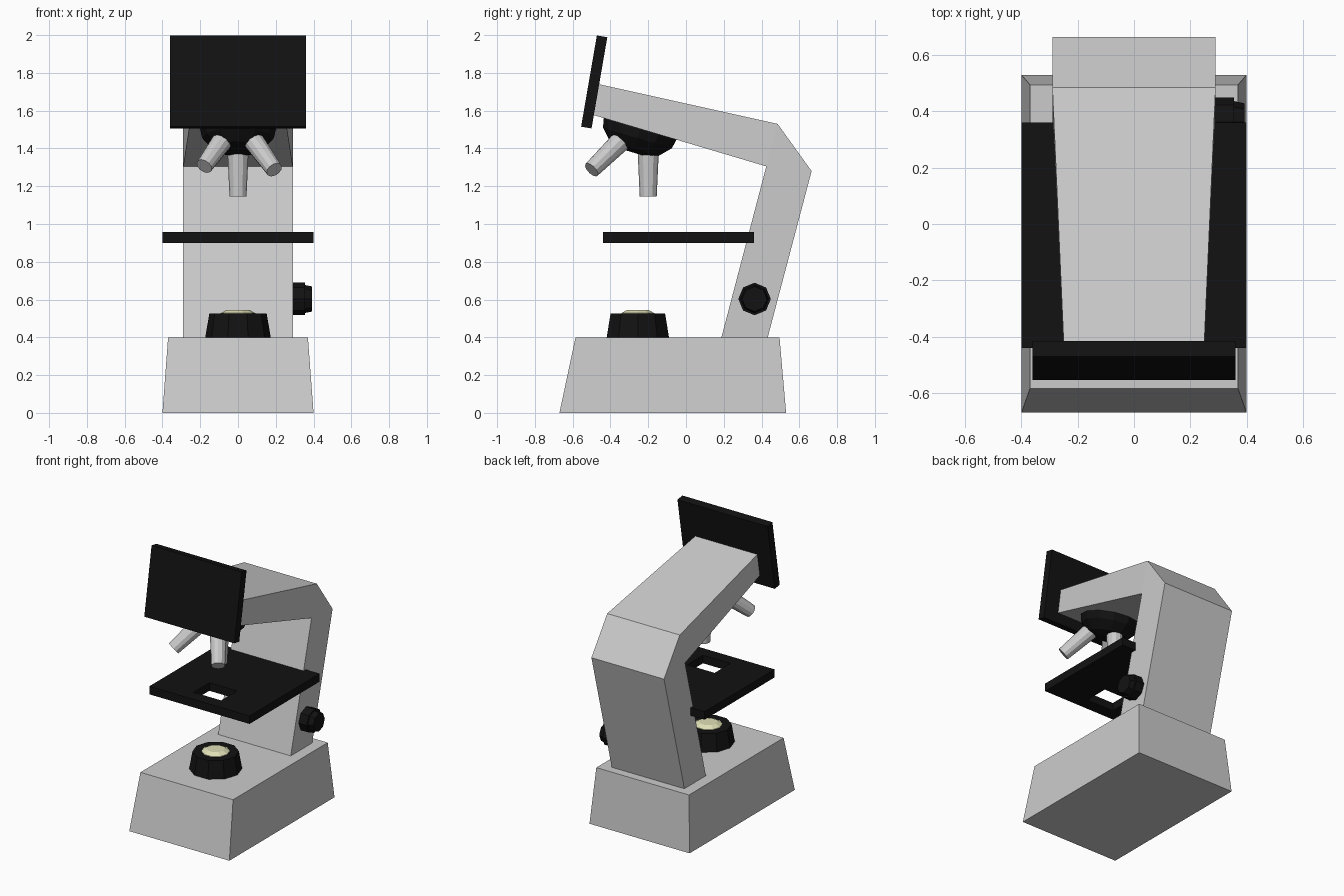
import bpy, bmesh, math
from mathutils import Vector

if "Cube" in bpy.data.objects:
    bpy.data.objects.remove(bpy.data.objects["Cube"])


def material(name, rgb):
    m = bpy.data.materials.new(name)
    m.diffuse_color = (*rgb, 1)
    m.use_nodes = True
    m.node_tree.nodes["Principled BSDF"].inputs["Base Color"].default_value = m.diffuse_color
    return m


BLACK = material("black_plastic", (0.006, 0.006, 0.006))
CREAM = material("lamp_glow", (0.75, 0.75, 0.48))


def finish(name, bm, mat=None):
    bmesh.ops.recalc_face_normals(bm, faces=bm.faces[:])
    me = bpy.data.meshes.new(name)
    bm.to_mesh(me)
    bm.free()
    ob = bpy.data.objects.new(name, me)
    bpy.context.collection.objects.link(ob)
    if mat:
        me.materials.append(mat)
    return ob


def loft(name, rings, mat=None):
    """Closed skin through rings of equal point count, capped at both ends."""
    bm = bmesh.new()
    vs = [[bm.verts.new(p) for p in r] for r in rings]
    n = len(vs[0])
    for a, b in zip(vs, vs[1:]):
        for i in range(n):
            j = (i + 1) % n
            bm.faces.new((a[i], a[j], b[j], b[i]))
    bm.faces.new(vs[0])
    bm.faces.new(vs[-1])
    return finish(name, bm, mat)


def rect(x, y0, y1, z):
    return [(-x, y0, z), (x, y0, z), (x, y1, z), (-x, y1, z)]


def lathe(name, origin, axis, profile, sides, mat=None, turn=0.0):
    """Turned part: profile is (radius, distance along axis)."""
    q = Vector(axis).to_track_quat('Z', 'Y')
    rings = []
    for r, d in profile:
        rings.append([Vector(origin) + q @ Vector((
            r * math.cos(turn + math.tau * i / sides),
            r * math.sin(turn + math.tau * i / sides), d)) for i in range(sides)])
    return loft(name, rings, mat)


# Base
loft("base", [rect(0.40, -0.67, 0.53, 0), rect(0.37, -0.585, 0.495, 0.40)])

# Bent arm, narrowing toward the screen: (y, z, half width)
path = [(0.185, 0.39, 0.29), (0.43, 0.39, 0.29), (0.665, 1.28, 0.29),
        (0.485, 1.53, 0.29), (-0.465, 1.741, 0.248), (-0.49, 1.577, 0.248),
        (0.425, 1.305, 0.29)]
bm = bmesh.new()
sides = [[bm.verts.new((s * w, y, z)) for y, z, w in path] for s in (-1, 1)]
for v in sides:
    bm.faces.new([v[i] for i in (0, 1, 2, 3, 6)])
    bm.faces.new([v[i] for i in (3, 4, 5, 6)])
for i in range(len(path)):
    j = (i + 1) % len(path)
    bm.faces.new((sides[0][i], sides[0][j], sides[1][j], sides[1][i]))
finish("arm", bm)

# Tilted screen
screen = loft("screen", [rect(0.36, -0.028, 0.028, -0.245),
                         rect(0.36, -0.028, 0.028, 0.245)], BLACK)
screen.location = (0, -0.486, 1.752)
screen.rotation_euler.x = math.radians(-9.8)

# Stage: square plate with a rectangular window
outer = (0.40, -0.44, 0.36)
inner = (0.11, -0.35, -0.17)
bm = bmesh.new()
loops = [[bm.verts.new(p) for p in rect(*dims, z)]
         for dims, z in ((outer, 0.90), (outer, 0.958), (inner, 0.958), (inner, 0.90))]
for k in range(4):
    a, b = loops[k], loops[(k + 1) % 4]
    for i in range(4):
        j = (i + 1) % 4
        bm.faces.new((a[i], a[j], b[j], b[i]))
finish("stage", bm, BLACK)

# Lamp housing and lens
lathe("lamp_housing", (0, -0.255, 0.39), (0, 0, 1),
      [(0.175, 0), (0.152, 0.135)], 10, BLACK)
lathe("lamp_lens", (0, -0.255, 0.50), (0, 0, 1),
      [(0.10, 0), (0.092, 0.028), (0.06, 0.045)], 10, CREAM)

# Focus knob on the right side
lathe("focus_knob", (0.27, 0.363, 0.603), (1, 0, 0),
      [(0.086, 0), (0.086, 0.085), (0.074, 0.085), (0.066, 0.123)], 8, BLACK)

# Rotating nosepiece under the arm
lathe("nosepiece", (0, -0.243, 1.503), (0, -0.286, -0.958),
      [(0.2, -0.03), (0.2, 0.005), (0.19, 0.05), (0.135, 0.108), (0.07, 0.13)],
      12, BLACK)

# Three objectives splayed from one centre
for name, d, reach in (("objective_centre", (0, 0, -1), 0.41),
                       ("objective_right", (0.447, -0.64, -0.626), 0.43),
                       ("objective_left", (-0.447, -0.64, -0.626), 0.40)):
    lathe(name, (0, -0.2 if d[0] == 0 else -0.225, 1.556), d,
          [(0.058, 0.13), (0.045, reach)], 12)
